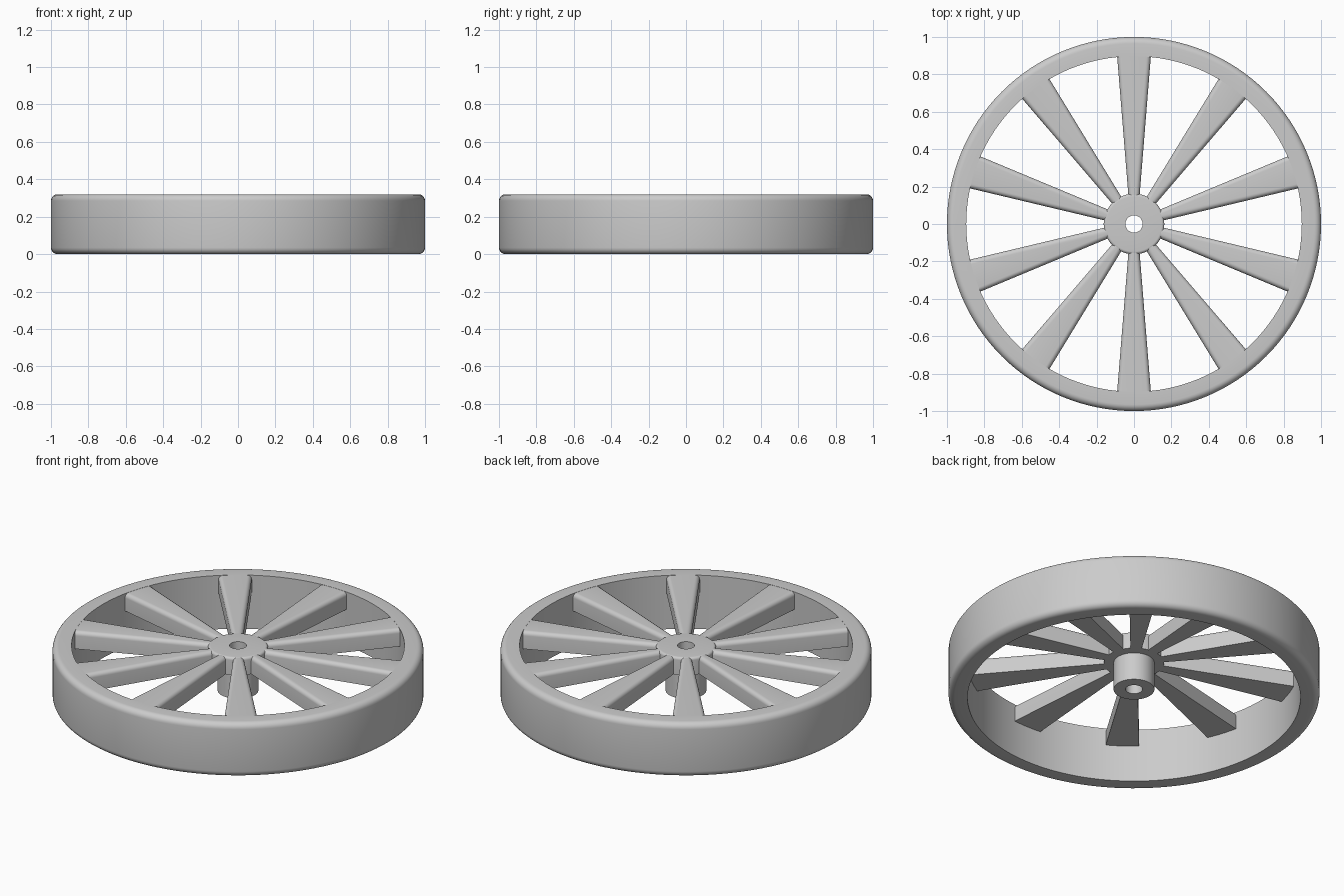
import bpy
import bmesh
from math import sin, cos, pi, radians

cube = bpy.data.objects.get("Cube")
if cube:
    bpy.data.objects.remove(cube, do_unlink=True)

HEIGHT = 0.32
SPOKES = 10

grey = bpy.data.materials.new("plain grey")
grey.use_nodes = True
grey.diffuse_color = (0.6, 0.6, 0.6, 1)
grey.node_tree.nodes["Principled BSDF"].inputs["Base Color"].default_value = (0.6, 0.6, 0.6, 1)


def fillet(cx, cz, radius, start, steps=6):
    """Quarter-circle points, counter-clockwise from the start angle."""
    angles = [radians(start + 90 * i / steps) for i in range(steps + 1)]
    return [(cx + radius * cos(a), cz + radius * sin(a)) for a in angles]


def finish(bm, name):
    bmesh.ops.recalc_face_normals(bm, faces=bm.faces)
    mesh = bpy.data.meshes.new(name)
    bm.to_mesh(mesh)
    bm.free()
    mesh.materials.append(grey)
    obj = bpy.data.objects.new(name, mesh)
    bpy.context.collection.objects.link(obj)
    bpy.ops.object.select_all(action="DESELECT")
    obj.select_set(True)
    bpy.context.view_layer.objects.active = obj
    bpy.ops.object.shade_smooth_by_angle(angle=radians(35))
    return obj


def bridge(bm, rings, closed):
    """Join successive loops of points with quads."""
    loops = [[bm.verts.new(p) for p in ring] for ring in rings]
    pairs = list(zip(loops, loops[1:]))
    if closed:
        pairs.append((loops[-1], loops[0]))
    for a, b in pairs:
        for i in range(len(a)):
            j = (i + 1) % len(a)
            bm.faces.new((a[i], a[j], b[j], b[i]))
    return loops


def lathe(name, profile, segments):
    bm = bmesh.new()
    angles = [2 * pi * k / segments for k in range(segments)]
    bridge(bm, [[(r * cos(a), r * sin(a), z) for r, z in profile] for a in angles], True)
    return finish(bm, name)


# Rim: a deep band with rounded outer edges
edge = 0.035
inner = 0.897
rim = [(inner, 0)] + fillet(1 - edge, edge, edge, -90)
rim += fillet(1 - edge, HEIGHT - edge, edge, 0) + [(inner, HEIGHT)]
lathe("rim", rim, 128)

# Hub: a flange at spoke level on a narrower sleeve, bored through
bore, sleeve, flange = 0.046, 0.11, 0.162
spoke_bottom = 0.217
soft = 0.015
hub = [(bore, 0.053), (sleeve, 0.053), (sleeve, spoke_bottom), (flange, spoke_bottom)]
hub += fillet(flange - soft, HEIGHT - soft, soft, 0) + [(bore, HEIGHT)]
lathe("hub", hub, 64)


# Spokes: widening outward, with rounded upper edges
def spoke_section(half, top):
    r = 0.024
    right = [(half, spoke_bottom)] + fillet(half - r, top - r, r, 0)
    return right + [(-x, z) for x, z in reversed(right)]


for n in range(SPOKES):
    angle = 2 * pi * (n + 0.5) / SPOKES
    c, s = cos(angle), sin(angle)
    rings = []
    for dist, half in ((0.14, 0.029), (0.92, 0.092)):
        section = spoke_section(half, HEIGHT - 0.001)
        rings.append([(dist * c - x * s, dist * s + x * c, z) for x, z in section])
    bm = bmesh.new()
    for loop in bridge(bm, rings, False):
        bm.faces.new(loop)
    finish(bm, f"spoke_{n + 1}")
